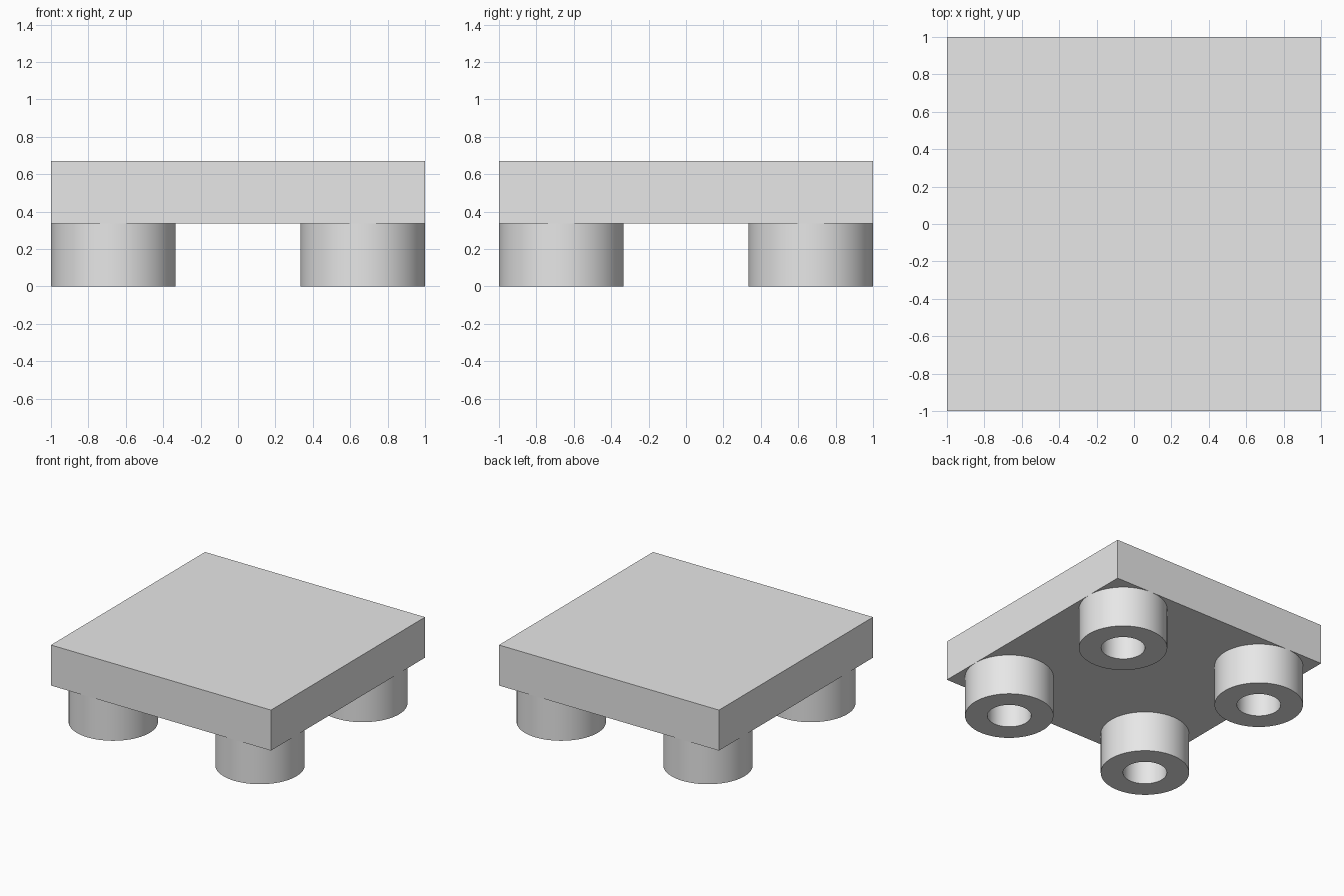
import bpy
import bmesh
import math

cube = bpy.data.objects.get("Cube")
if cube:
    bpy.data.objects.remove(cube, do_unlink=True)

PLATE_BOTTOM, PLATE_TOP = 0.337, 0.67
OUTER, INNER = 0.333, 0.165
SEGMENTS = 64

grey = bpy.data.materials.new("plain_grey")
grey.use_nodes = True
grey.diffuse_color = (0.8, 0.8, 0.8, 1)
grey.node_tree.nodes["Principled BSDF"].inputs["Base Color"].default_value = (0.8, 0.8, 0.8, 1)


def add_object(name, bm, location):
    bmesh.ops.recalc_face_normals(bm, faces=bm.faces)
    mesh = bpy.data.meshes.new(name)
    bm.to_mesh(mesh)
    bm.free()
    mesh.materials.append(grey)
    obj = bpy.data.objects.new(name, mesh)
    obj.location = location
    bpy.context.collection.objects.link(obj)
    return obj


def make_leg(name, x, y):
    # Hollow tube: a rectangular wall section spun around the vertical axis
    bm = bmesh.new()
    section = [(INNER, 0), (OUTER, 0), (OUTER, PLATE_BOTTOM), (INNER, PLATE_BOTTOM)]
    rings = []
    for radius, z in section:
        ring = []
        for i in range(SEGMENTS):
            angle = math.tau * i / SEGMENTS
            ring.append(bm.verts.new((radius * math.cos(angle), radius * math.sin(angle), z)))
        rings.append(ring)
    # The top rim is left open where it meets the plate
    for a, b in ((0, 1), (1, 2), (3, 0)):
        for i in range(SEGMENTS):
            j = (i + 1) % SEGMENTS
            bm.faces.new((rings[a][i], rings[a][j], rings[b][j], rings[b][i]))
    leg = add_object(name, bm, (x, y, 0))
    bpy.ops.object.select_all(action="DESELECT")
    leg.select_set(True)
    bpy.context.view_layer.objects.active = leg
    bpy.ops.object.shade_smooth_by_angle(angle=math.radians(30))


# Square top plate
bm = bmesh.new()
bmesh.ops.create_cube(bm, size=1)
bmesh.ops.scale(bm, vec=(2, 2, PLATE_TOP - PLATE_BOTTOM), verts=bm.verts)
add_object("top_plate", bm, (0, 0, (PLATE_TOP + PLATE_BOTTOM) / 2))

# Four hollow legs tangent to the plate edges
offset = 1 - OUTER
for side, x in (("left", offset), ("right", -offset)):
    for end, y in (("front", -offset), ("back", offset)):
        make_leg(f"{end}_{side}_leg", x, y)
